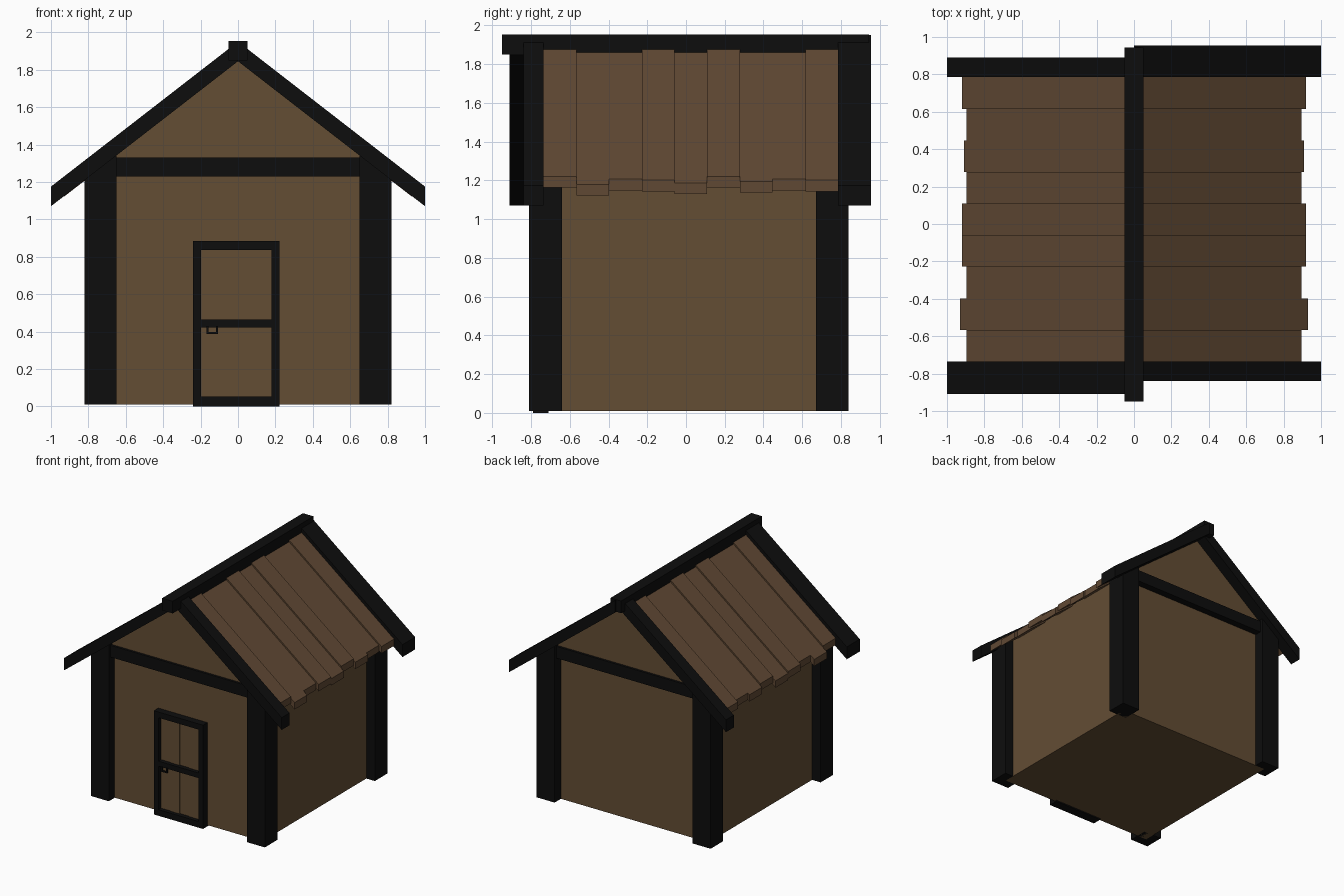
import bpy, bmesh

if "Cube" in bpy.data.objects:
    bpy.data.objects.remove(bpy.data.objects["Cube"])


def material(name, rgb):
    m = bpy.data.materials.new(name)
    m.diffuse_color = (*rgb, 1)
    m.use_nodes = True
    m.node_tree.nodes["Principled BSDF"].inputs["Base Color"].default_value = m.diffuse_color
    return m


WOOD = material("brown_wood", (0.125, 0.074, 0.034))
ROOF = material("roof_wood", (0.118, 0.066, 0.034))
DARK = material("dark_timber", (0.004, 0.004, 0.004))
SLOPE = 0.775


def prism(name, profile, y0, y1, mat):
    """Extrude an x-z outline from y0 to y1."""
    bm = bmesh.new()
    face = bm.faces.new([bm.verts.new((x, y0, z)) for x, z in profile])
    ext = bmesh.ops.extrude_face_region(bm, geom=[face])["geom"]
    verts = [g for g in ext if isinstance(g, bmesh.types.BMVert)]
    bmesh.ops.translate(bm, verts=verts, vec=(0, y1 - y0, 0))
    bmesh.ops.recalc_face_normals(bm, faces=bm.faces)
    mesh = bpy.data.meshes.new(name)
    bm.to_mesh(mesh)
    bm.free()
    mesh.materials.append(mat)
    ob = bpy.data.objects.new(name, mesh)
    bpy.context.collection.objects.link(ob)
    return ob


def box(name, x0, x1, y0, y1, z0, z1, mat):
    return prism(name, [(x0, z0), (x1, z0), (x1, z1), (x0, z1)], y0, y1, mat)


def sloped(name, side, x0, x1, apex_top, thick, y0, y1, mat):
    """Board that follows the roof pitch, with plumb-cut ends."""
    top = lambda x: apex_top - SLOPE * x
    pts = [(x0, top(x0)), (x1, top(x1)), (x1, top(x1) - thick), (x0, top(x0) - thick)]
    return prism(name, [(side * x, z) for x, z in pts], y0, y1, mat)


# House body and the gable block that overhangs it
box("walls", -0.74, 0.74, -0.73, 0.755, 0.01, 1.25, WOOD)
prism("gable", [(-0.74, 1.235), (0.74, 1.235), (0.74, 1.28), (0, 1.86), (-0.74, 1.28)],
      -0.77, 0.795, WOOD)

# Cross beams below each gable
box("front_beam", -0.68, 0.68, -0.79, -0.72, 1.23, 1.33, DARK)
box("back_beam", -0.68, 0.68, 0.745, 0.815, 1.23, 1.33, DARK)

# Corner posts, tops cut to the roof pitch
for side, sname in ((-1, "left"), (1, "right")):
    for y0, y1, yname in ((-0.81, -0.64, "front"), (0.67, 0.84, "back")):
        pts = [(0.65, 0.01), (0.82, 0.01), (0.82, 1.87 - SLOPE * 0.82), (0.65, 1.87 - SLOPE * 0.65)]
        prism(f"{yname}_{sname}_post", [(side * x, z) for x, z in pts], y0, y1, DARK)

# Barge boards at the roof ends and the ridge beam
for side, sname, front, back in ((-1, "left", -0.91, 0.89), (1, "right", -0.84, 0.955)):
    sloped(f"front_{sname}_barge_board", side, 0, 1, 1.95, 0.105, front, -0.735, DARK)
    sloped(f"back_{sname}_barge_board", side, 0, 1, 1.95, 0.105, 0.785, back, DARK)
box("ridge_beam", -0.05, 0.05, -0.95, 0.945, 1.85, 1.953, DARK)

# Roof planks of uneven length and height
ENDS = [0.895, 0.93, 0.895, 0.92, 0.92, 0.895, 0.91, 0.895, 0.92]
RAISED = (0, 3, 5, 8)
WIDTH = (0.785 + 0.735) / len(ENDS)
for side, sname in ((-1, "left"), (1, "right")):
    for i, end in enumerate(ENDS):
        y = -0.735 + i * WIDTH
        apex = 1.915 if i in RAISED else 1.9
        sloped(f"{sname}_roof_plank_{i + 1}", side, 0.02, end, apex, 0.058, y, y + WIDTH, ROOF)

# Door planks at slightly different depths
for i, (x0, x1, y) in enumerate(((-0.21, -0.1, -0.755), (-0.1, -0.02, -0.76),
                                 (-0.02, 0.07, -0.752), (0.07, 0.19, -0.758))):
    box(f"door_plank_{i + 1}", x0, x1, y, -0.72, 0.02, 0.86, WOOD)

# Door frame
for name, x0, x1, z0, z1 in (("left_stile", -0.24, -0.197, 0, 0.883),
                             ("right_stile", 0.18, 0.223, 0, 0.883),
                             ("bottom_rail", -0.197, 0.18, 0, 0.052),
                             ("middle_rail", -0.197, 0.18, 0.422, 0.465),
                             ("top_rail", -0.197, 0.18, 0.835, 0.883)):
    box("door_" + name, x0, x1, -0.79, -0.71, z0, z1, DARK)

# Square ring door handle
for name, x0, x1, z0, z1 in (("left", -0.168, -0.158, 0.388, 0.43),
                             ("right", -0.118, -0.108, 0.388, 0.43),
                             ("bottom", -0.158, -0.118, 0.388, 0.397)):
    box("door_handle_" + name, x0, x1, -0.80, -0.785, z0, z1, DARK)
